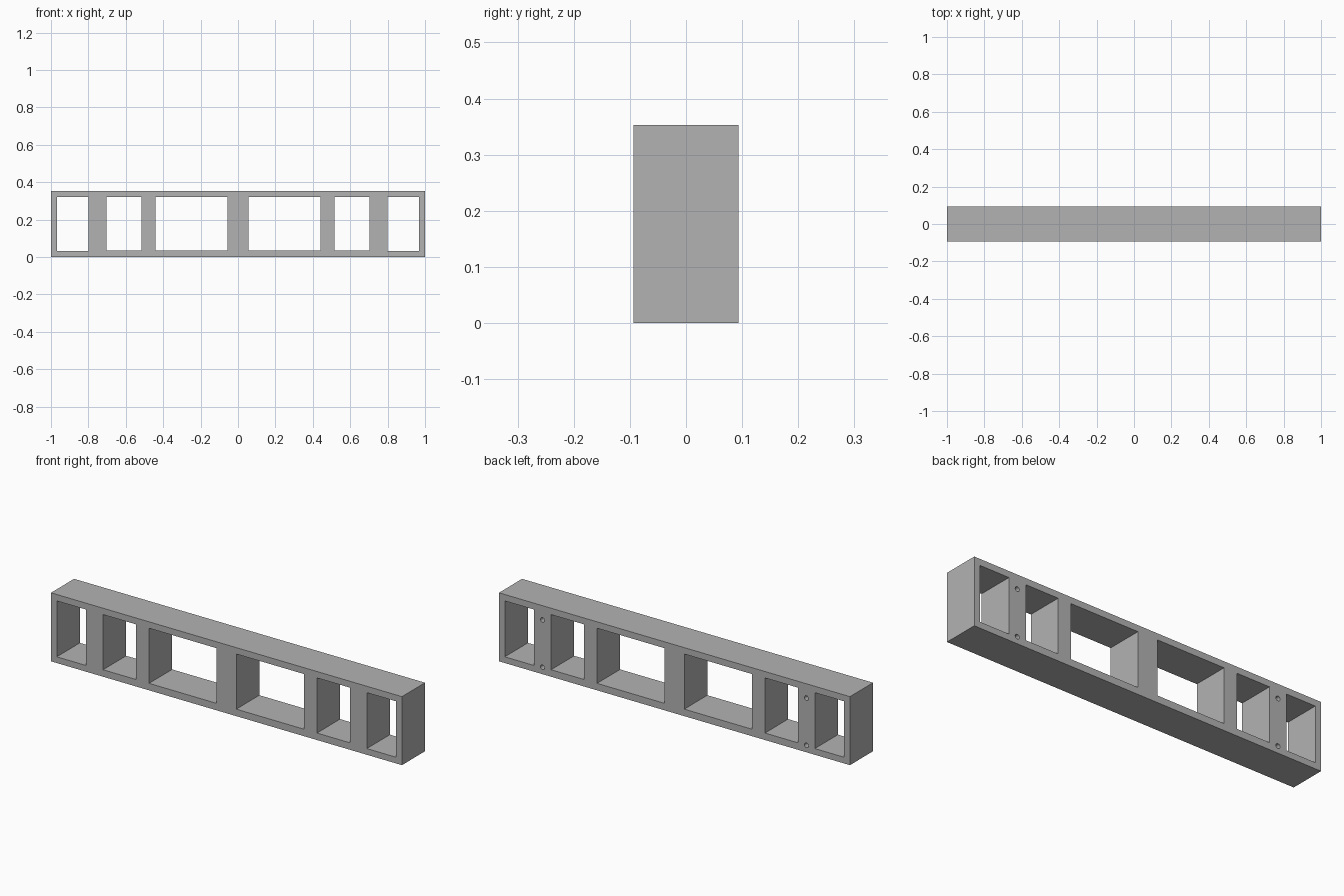
import bpy, bmesh
from math import radians
from mathutils import Matrix, Vector

if "Cube" in bpy.data.objects:
    bpy.data.objects.remove(bpy.data.objects["Cube"], do_unlink=True)

LENGTH, DEPTH, HEIGHT = 2.0, 0.188, 0.353
OPENING_TOP = 0.32

grey = bpy.data.materials.new("plain_grey")
grey.use_nodes = True
colour = (0.45, 0.45, 0.45, 1)
grey.diffuse_color = colour
grey.node_tree.nodes["Principled BSDF"].inputs["Base Color"].default_value = colour


def add_box(bm, low, high):
    low, high = Vector(low), Vector(high)
    matrix = Matrix.Translation((low + high) / 2) @ Matrix.Diagonal((*(high - low), 1))
    bmesh.ops.create_cube(bm, size=1, matrix=matrix)


def make_object(name, bm):
    mesh = bpy.data.meshes.new(name)
    bm.to_mesh(mesh)
    bm.free()
    mesh.materials.append(grey)
    obj = bpy.data.objects.new(name, mesh)
    bpy.context.collection.objects.link(obj)
    return obj


# Solid beam
bm = bmesh.new()
add_box(bm, (-LENGTH / 2, -DEPTH / 2, 0), (LENGTH / 2, DEPTH / 2, HEIGHT))
frame = make_object("slotted_frame", bm)

# Rectangular through openings, mirrored about the middle post
bm = bmesh.new()
for inner, outer, bottom in ((0.056, 0.441, 0.036),
                             (0.516, 0.703, 0.036),
                             (0.80, 0.967, 0.032)):
    for left, right in ((inner, outer), (-outer, -inner)):
        add_box(bm, (left, -DEPTH, bottom), (right, DEPTH, OPENING_TOP))

# Blind screw holes in the back of the wide posts
for x in (-0.752, 0.752):
    for z in (0.036, 0.279):
        matrix = Matrix.Translation((x, DEPTH / 2, z)) @ Matrix.Rotation(radians(90), 4, "X")
        bmesh.ops.create_cone(bm, cap_ends=True, segments=16, radius1=0.012,
                              radius2=0.012, depth=0.12, matrix=matrix)
cutter = make_object("opening_cutter", bm)
cutter.hide_render = True

# Cut the frame and discard the cutter
cut = frame.modifiers.new("openings", "BOOLEAN")
cut.operation = "DIFFERENCE"
cut.solver = "EXACT"
cut.object = cutter
bpy.context.view_layer.objects.active = frame
frame.select_set(True)
bpy.ops.object.modifier_apply(modifier=cut.name)
bpy.data.objects.remove(cutter, do_unlink=True)
